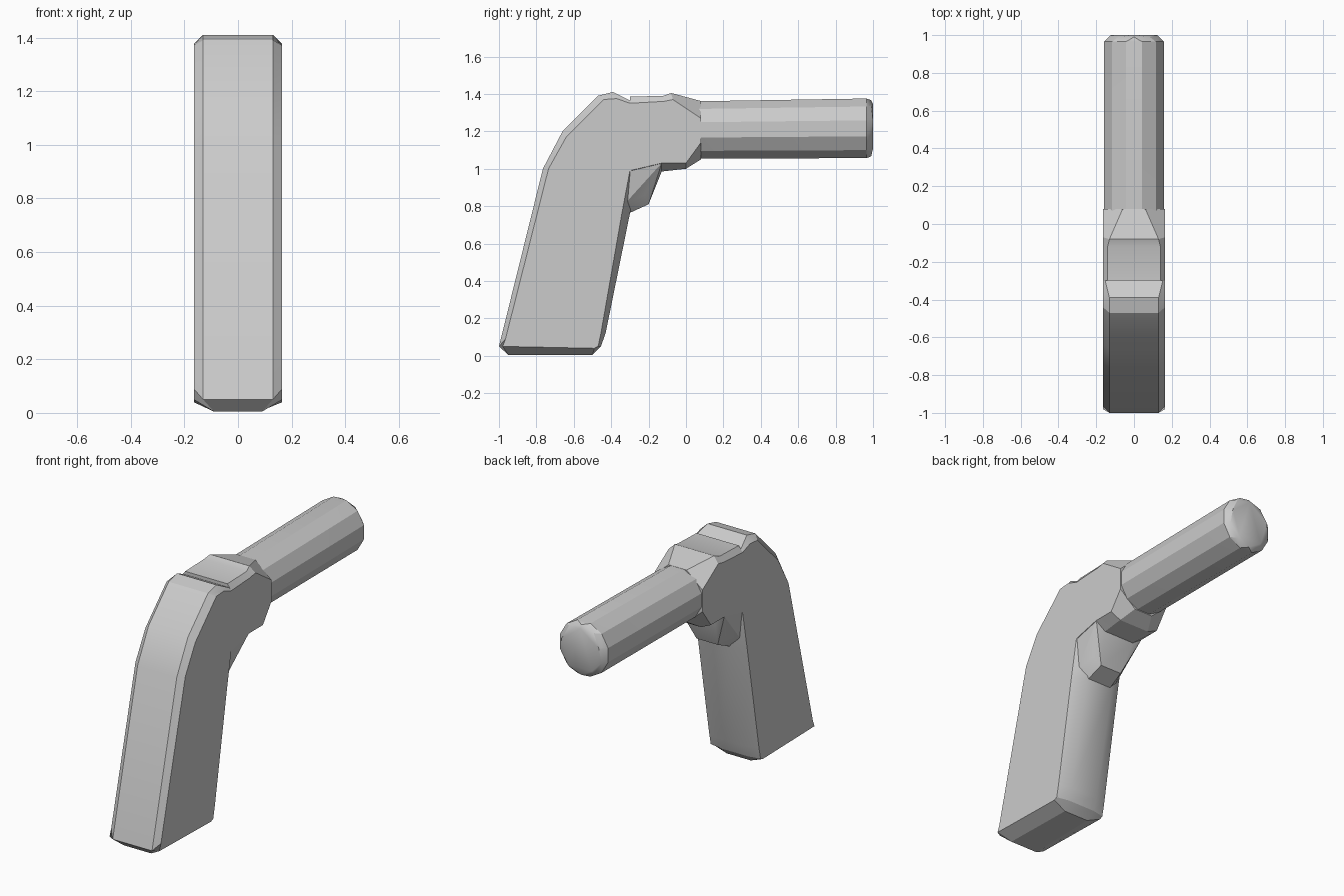
import bpy, bmesh, math

if "Cube" in bpy.data.objects:
    bpy.data.objects.remove(bpy.data.objects["Cube"], do_unlink=True)

grey = bpy.data.materials.new("plain grey")
grey.use_nodes = True
grey.diffuse_color = (0.6, 0.6, 0.6, 1)
grey.node_tree.nodes["Principled BSDF"].inputs["Base Color"].default_value = (0.6, 0.6, 0.6, 1)

HALF = 0.165  # half the thickness of the whole body


def finish(name, bm):
    bmesh.ops.recalc_face_normals(bm, faces=bm.faces)
    mesh = bpy.data.meshes.new(name)
    bm.to_mesh(mesh)
    bm.free()
    mesh.materials.append(grey)
    obj = bpy.data.objects.new(name, mesh)
    bpy.context.collection.objects.link(obj)
    bpy.ops.object.select_all(action='DESELECT')
    obj.select_set(True)
    bpy.context.view_layer.objects.active = obj
    bpy.ops.object.shade_smooth_by_angle(angle=math.radians(25))


def slab(name, stations):
    """Flat-sided slab; a station is rim y, rim z, rim half width, side y, side z."""
    bm = bmesh.new()
    rows = []
    for y, z, w, sy, sz in stations:
        rows.append([bm.verts.new(p) for p in
                     ((-HALF, sy, sz), (-w, y, z), (w, y, z), (HALF, sy, sz))])
    for a, b in zip(rows, rows[1:] + rows[:1]):
        for i in range(3):
            bm.faces.new((a[i], a[i + 1], b[i + 1], b[i]))
    for side in (0, 3):
        bm.faces.new([r[side] for r in rows])
    finish(name, bm)


def hull(name, points):
    bm = bmesh.new()
    for p in points:
        bm.verts.new(p)
    out = bmesh.ops.convex_hull(bm, input=bm.verts[:])
    loose = set(out["geom_interior"]) | set(out["geom_unused"])
    bmesh.ops.delete(bm, geom=[v for v in loose if isinstance(v, bmesh.types.BMVert)],
                     context='VERTS')
    bmesh.ops.dissolve_limit(bm, angle_limit=0.01, verts=bm.verts, edges=bm.edges)
    finish(name, bm)


def ring(y, z, rx, rz, sides, start=0.0):
    turn = 2 * math.pi / sides
    return [(rx * math.sin(start + i * turn), y, z + rz * math.cos(start + i * turn))
            for i in range(sides)]


# Slanted grip with a chamfered front, a rounded back and a bent shoulder
slab("grip", [
    (-0.95, 0.005, 0.09, -0.98, 0.05),
    (-1.0, 0.05, 0.13, -0.965, 0.09),
    (-0.765, 1.0, 0.13, -0.735, 1.0),
    (-0.66, 1.2, 0.13, -0.64, 1.17),
    (-0.47, 1.39, 0.13, -0.44, 1.37),
    (-0.39, 1.41, 0.13, -0.37, 1.375),
    (-0.29, 1.36, 0.155, -0.3, 1.35),
    (-0.25, 1.0, 0.09, -0.3, 0.99),
    (-0.30, 0.76, 0.09, -0.343, 0.76),
    (-0.43, 0.12, 0.09, -0.455, 0.12),
    (-0.455, 0.05, 0.09, -0.47, 0.05),
    (-0.50, 0.005, 0.08, -0.49, 0.04),
])

# Block joining the grip to the handle bar
slab("head_block", [
    (-0.30, 1.385, 0.14, -0.3, 1.35),
    (-0.12, 1.39, 0.14, -0.12, 1.36),
    (-0.08, 1.405, 0.13, -0.07, 1.37),
    (0.08, 1.362, 0.06, 0.08, 1.27),
    (0.08, 1.05, 0.06, 0.08, 1.14),
    (0.0, 1.0, 0.10, 0.0, 1.03),
    (-0.13, 0.985, 0.10, -0.13, 1.03),
    (-0.30, 0.97, 0.10, -0.3, 0.99),
])

# Rounded bulge under the block
bulge = []
for s in (-1, 1):
    bulge += [(s * 0.08, -0.32, 0.755), (s * 0.135, -0.32, 0.82), (s * 0.07, -0.20, 0.81),
              (s * 0.11, -0.22, 0.86), (s * 0.10, -0.13, 0.985), (s * 0.163, -0.13, 1.03),
              (s * 0.163, -0.32, 0.99)]
hull("bulge", bulge)

# Round bar with a chamfered five-sided tip
hull("bar", ring(0.0, 1.207, 0.165, 0.158, 12, math.pi / 12)
     + ring(0.965, 1.216, 0.165, 0.165, 12, math.pi / 12)
     + ring(0.99, 1.216, 0.14, 0.15, 10)
     + ring(1.0, 1.216, 0.13, 0.13, 5))
